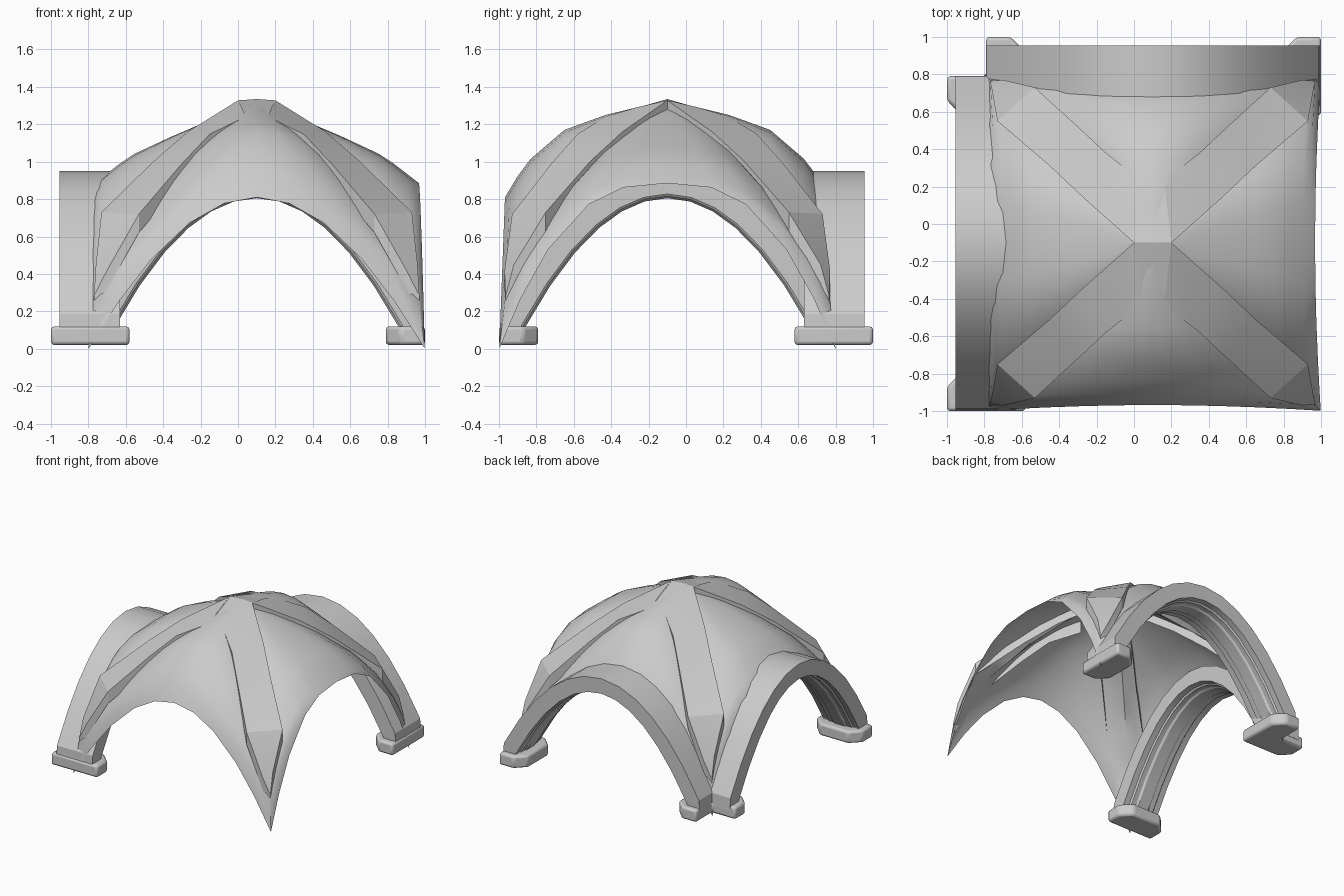
import bpy, bmesh, math

if "Cube" in bpy.data.objects:
    bpy.data.objects.remove(bpy.data.objects["Cube"], do_unlink=True)

GREY = (0.6, 0.6, 0.6, 1)
stone = bpy.data.materials.new("grey_stone")
stone.use_nodes = True
stone.diffuse_color = GREY
stone.node_tree.nodes["Principled BSDF"].inputs["Base Color"].default_value = GREY

CX, CY, EDGE, FLARE = 0.1, -0.1, 0.868, 0.035


def finish(name, bm, angle=30, bevel=0):
    bmesh.ops.remove_doubles(bm, verts=bm.verts, dist=0.0005)
    bmesh.ops.recalc_face_normals(bm, faces=bm.faces)
    mesh = bpy.data.meshes.new(name)
    bm.to_mesh(mesh)
    bm.free()
    obj = bpy.data.objects.new(name, mesh)
    bpy.context.collection.objects.link(obj)
    mesh.materials.append(stone)
    if bevel:
        mod = obj.modifiers.new("soft_edges", 'BEVEL')
        mod.width, mod.segments = bevel, 2
    bpy.ops.object.select_all(action='DESELECT')
    obj.select_set(True)
    bpy.context.view_layer.objects.active = obj
    bpy.ops.object.shade_smooth_by_angle(angle=math.radians(angle))


def skin(bm, rows, closed=False):
    """Quads between consecutive rows of points."""
    vs = [[bm.verts.new(p) for p in row] for row in rows]
    n = len(vs[0])
    for a, b in zip(vs, vs[1:]):
        for i in range(n if closed else n - 1):
            j = (i + 1) % n
            bm.faces.new((a[i], a[j], b[j], b[i]))
    return vs


def mirrored(half):
    return [-s for s in reversed(half)] + [0] + half


def interp(keys, r):
    for (r0, z0), (r1, z1) in zip(keys, keys[1:]):
        if r <= r1:
            return z0 + (z1 - z0) * (r - r0) / (r1 - r0)
    return keys[-1][1]


# Vault height: groin lines and crown lines, blended across each web
GROIN = [(0, 1.28), (.2, 1.19), (.45, .94), (.65, .67), (.8, .38), (.84, .25), (EDGE, 0)]
CROWN_Y = [(0, 1.33), (.33, 1.25), (.55, 1.17), (.76, .99), (EDGE, .81)]
CROWN_X = [(0, 1.31), (.1, 1.28), (.4, 1.16), (.68, 1.03), (EDGE, .885)]


def web_z(r, t, along_x):
    crown, power = (CROWN_X, 2.8) if along_x else (CROWN_Y, 2)
    top, low = interp(crown, r), interp(GROIN, r)
    return top - (top - low) * abs(t) ** power


def web_point(r, t, along_x, sign):
    s = r * (1 + FLARE * t * t)
    u, v = (sign * s, s * t) if along_x else (s * t, sign * s)
    return (CX + u, CY + v, web_z(r, t, along_x))


def height(u, v):
    along_x = abs(u) > abs(v)
    big, small = max(abs(u), abs(v)), min(abs(u), abs(v))
    t = small / big
    return web_z(big / (1 + FLARE * t * t), t, along_x)


RADII = [.001, .1, .2, .33, .45, .55, .65, .73, .8, .84, EDGE]
ACROSS_X = mirrored([.27, .48, .72, .88, 1])
ACROSS_Y = mirrored([.2, .41, .64, .83, 1])

bm = bmesh.new()
for along_x, across in ((True, ACROSS_X), (False, ACROSS_Y)):
    for sign in (-1, 1):
        skin(bm, [[web_point(r, t, along_x, sign) for t in across] for r in RADII])
finish("vault_webs", bm, 40)

# Raised diagonal bands with short side walls, joined at the crown
SIDE_A = [(.1, 0, 1.328), (.37, .24, 1.15), (.55, .41, .98), (.83, .65, .73), (.86, .82, .45)]
SIDE_B = [(.06, .33, 1.2), (.25, .48, 1.14), (.4, .62, .99), (.63, .83, .72), (.8, .87, .42)]
TIP = (.87, .865, .28)


def raised(p, lift):
    return (p[0], p[1], max(p[2], height(p[0], p[1]) + lift))


bm = bmesh.new()
for sx in (-1, 1):
    for sy in (-1, 1):
        rows = []
        for i, (a, b) in enumerate(zip(SIDE_A + [TIP], SIDE_B + [TIP])):
            a, b = raised(a, .03), raised(b, .03 if i else -.003)
            mid = raised(tuple((p + q) / 2 for p, q in zip(a, b)), .02)
            foot_a, foot_b = [(p[0], p[1], p[2] - .1) for p in (a, b)]
            rows.append([(CX + sx * x, CY + sy * y, z) for x, y, z in (foot_a, a, mid, b, foot_b)])
        skin(bm, rows)
# Crown cap, peaked in the middle and sinking into the webs at its ends
a, b = raised(SIDE_A[0], .03), raised(SIDE_B[0], -.003)
for sy in (-1, 1):
    skin(bm, [[(CX + s * x, CY + sy * y, z + peak * (1 - abs(s))) for s in (-1, 0, 1)]
              for (x, y, z), peak in ((a, .007), (b, 0))])
finish("diagonal_bands", bm, 25)


# Parabolic arch line, with a point offset along its normal
def arch_point(s, n):
    half, drop = .76, .69
    u, z = half * s, drop + .115 - drop * s * s
    nx = 2 * drop * s / half
    length = math.hypot(nx, 1)
    return u + n * nx / length, z + n / length


# Moulded arch section: (depth, offset from soffit)
SECTION = [(0, .145), (0, .022), (.05, .022), (.06, .01), (.1, .01), (.115, 0),
           (.21, 0), (.225, .01), (.265, .01), (.275, .022), (.325, .022), (.325, .145)]
STEPS = mirrored([.16, .32, .48, .65, .82, 1])


def build_arch(name, place):
    rows = [[place(*arch_point(s, n), w) for w, n in SECTION] for s in STEPS]
    for end in (-1, 1):
        row = [place(end * (.762 + .9 * n), .08, w) for w, n in SECTION]
        rows.insert(0 if end < 0 else len(rows), row)
    bm = bmesh.new()
    vs = skin(bm, rows, closed=True)
    bm.faces.new(vs[0])
    bm.faces.new(vs[-1])
    finish(name, bm, 25)


build_arch("back_arch", lambda u, z, w: (CX + u, .955 - w, z))
build_arch("side_arch", lambda u, z, w: (w - .955, CY + u, z))

# Chamfered foot blocks
C = 0.08
NEAR, WALL, FAR = .58, .79, 1.0
single = [(FAR, NEAR), (FAR, FAR), (WALL + C, FAR), (WALL, FAR - C), (WALL, NEAR + C), (WALL + C, NEAR)]
corner = [(-WALL, FAR), (-NEAR - C, FAR), (-NEAR, FAR - C), (-NEAR, NEAR),
          (-FAR + C, NEAR), (-FAR, NEAR + C), (-FAR, WALL), (-WALL, WALL)]
feet = {"back_arch_foot": single,
        "side_arch_foot": [(-y, -x) for x, y in single],
        "corner_foot": corner}
for name, outline in feet.items():
    bm = bmesh.new()
    face = bm.faces.new([bm.verts.new((x, y, .02)) for x, y in outline])
    grown = bmesh.ops.extrude_face_region(bm, geom=[face])["geom"]
    top = [g for g in grown if isinstance(g, bmesh.types.BMVert)]
    bmesh.ops.translate(bm, verts=top, vec=(0, 0, .1))
    finish(name, bm, 30, bevel=.018)
